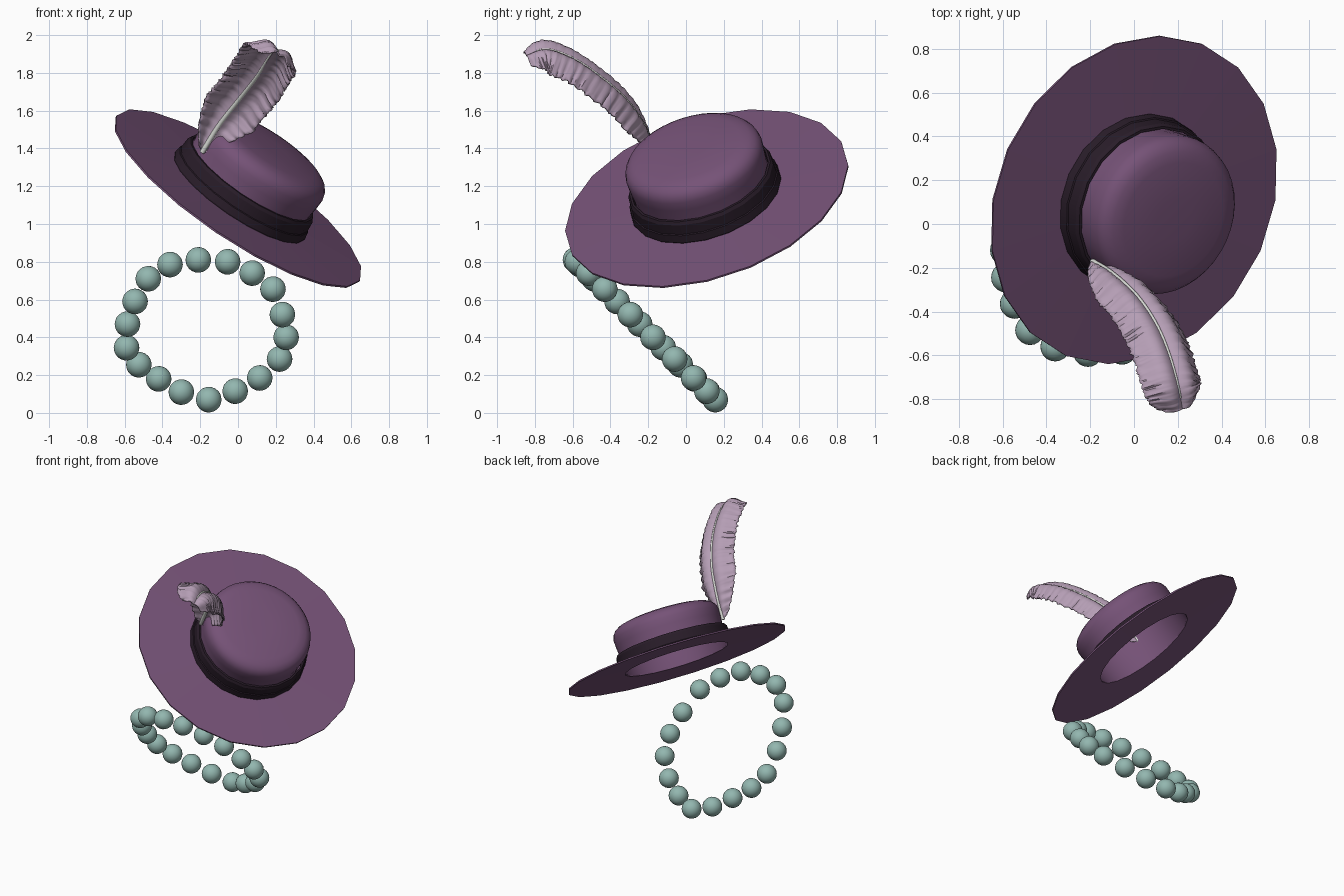
import bpy, bmesh, math, random
from mathutils import Vector, Matrix

random.seed(4)
cube = bpy.data.objects.get("Cube")
if cube:
    bpy.data.objects.remove(cube, do_unlink=True)


def material(name, rgb):
    m = bpy.data.materials.new(name)
    m.use_nodes = True
    m.diffuse_color = (*rgb, 1)
    bsdf = next(n for n in m.node_tree.nodes if n.type == "BSDF_PRINCIPLED")
    bsdf.inputs["Base Color"].default_value = (*rgb, 1)
    return m


PLUM = material("plum felt", (0.18, 0.085, 0.185))
DARK = material("dark ribbon", (0.022, 0.012, 0.022))
TEAL = material("pale teal", (0.29, 0.47, 0.43))
LILAC = material("lilac plume", (0.46, 0.34, 0.46))
IVORY = material("ivory quill", (0.68, 0.7, 0.66))


def add_object(name, bm, mat, smooth_angle=None):
    bmesh.ops.recalc_face_normals(bm, faces=bm.faces)
    mesh = bpy.data.meshes.new(name)
    bm.to_mesh(mesh)
    bm.free()
    mesh.materials.append(mat)
    obj = bpy.data.objects.new(name, mesh)
    bpy.context.collection.objects.link(obj)
    if smooth_angle:
        bpy.ops.object.select_all(action="DESELECT")
        obj.select_set(True)
        bpy.context.view_layer.objects.active = obj
        bpy.ops.object.shade_smooth_by_angle(angle=math.radians(smooth_angle))
    return obj


def lathe(name, profile, sides, mat, frame, closed=False, smooth=None):
    """Spin (radius, height) points about the local z axis."""
    bm = bmesh.new()
    rings = []
    for r, h in profile:
        angles = [math.tau * i / sides for i in range(sides)]
        rings.append([bm.verts.new((r * math.cos(a), r * math.sin(a), h)) for a in angles])
    pairs = list(zip(rings, rings[1:]))
    if closed:
        pairs.append((rings[-1], rings[0]))
    for lo, hi in pairs:
        for i in range(sides):
            j = (i + 1) % sides
            bm.faces.new((lo[i], lo[j], hi[j], hi[i]))
    if not closed:
        bm.faces.new(rings[-1])
    bm.transform(frame)
    return add_object(name, bm, mat, smooth)


# Tilted frame shared by all hat parts
up = Vector((0.54, -0.27, 0.797)).normalized()
back = (Vector((0, 1, 0)) - up * up.y).normalized()
side = back.cross(up)
hat = Matrix.Translation((0, 0.11, 1.135)) @ Matrix((side, back, up)).transposed().to_4x4()

# Hat: flat many-sided brim with a head opening, ribbon and rounded crown
lathe("hat_brim", [(0.368, 0.004), (0.778, -0.006), (0.778, 0.004), (0.368, 0.014)],
      20, PLUM, hat, closed=True)
lathe("hat_band", [(0.385, 0.008), (0.41, 0.008), (0.414, 0.02), (0.408, 0.06),
                   (0.402, 0.064), (0.398, 0.12), (0.388, 0.137), (0.376, 0.138)],
      20, DARK, hat, closed=True, smooth=25)
lathe("hat_crown", [(0.368, 0.006), (0.368, 0.14), (0.374, 0.2), (0.376, 0.25), (0.368, 0.28),
                    (0.35, 0.304), (0.32, 0.322), (0.27, 0.334), (0.1, 0.342)],
      40, PLUM, hat, smooth=40)

# Necklace: beads on a loop in a plane sloping down towards the back
BEADS = [(-.155, .07), (-.3, .11), (-.42, .18), (-.525, .255), (-.59, .345), (-.585, .47),
         (-.545, .59), (-.475, .71), (-.36, .785), (-.21, .81), (-.055, .8), (.075, .74),
         (.185, .655), (.235, .52), (.255, .4), (.22, .285), (.115, .185), (-.015, .115)]
bm = bmesh.new()
for x, z in BEADS:
    bmesh.ops.create_icosphere(bm, subdivisions=3, radius=0.068,
                               matrix=Matrix.Translation((x, 0.225 - z, z)))
add_object("necklace_beads", bm, TEAL, 60)

# Feather spine path
SPINE = [Vector(p) for p in ((-.19, -.175, 1.375), (-.1, -.23, 1.52), (.01, -.33, 1.66),
                             (.1, -.46, 1.775), (.16, -.6, 1.87), (.2, -.74, 1.92),
                             (.22, -.845, 1.89))]


def spine(t):
    """Smooth spline through the spine points, t from 0 to 1."""
    last = len(SPINE) - 1
    k = min(int(t * last), last - 1)
    f = t * last - k
    b, c = SPINE[k], SPINE[k + 1]
    a = SPINE[k - 1] if k else b * 2 - c
    d = SPINE[k + 2] if k + 2 <= last else c * 2 - b
    return 0.5 * (2 * b + (c - a) * f + (2 * a - 5 * b + 4 * c - d) * f ** 2
                  + (3 * b - a - 3 * c + d) * f ** 3)


# Feather vane: cupped and rolled to one side, with ruffled barbs and a ragged edge
ROWS, HALF = 110, 8
bm = bmesh.new()
grid = []
for i in range(ROWS + 1):
    t = i / ROWS
    e = 0.004
    tangent = (spine(min(t + e, 1)) - spine(max(t - e, 0))).normalized()
    across = Vector((0.85, 0.06, -0.52))
    across = (across - tangent * across.dot(tangent)).normalized()
    normal = tangent.cross(across)
    width = 0.158 * min(1, 0.12 + 3.5 * t) ** 0.7 * (1 - max(0, (t - 0.78) / 0.24) ** 2) ** 0.5
    ragged = {-1: random.uniform(0.95, 1.03), 1: random.uniform(0.95, 1.03)}
    ruffle = random.uniform(-1, 1)
    row = []
    for j in range(-HALF, HALF + 1):
        s = abs(j) / HALF
        sign = 1 if j >= 0 else -1
        arch = 0.028 * math.sin(math.pi * min(1, s * 1.25)) - 0.055 * s ** 2
        lift = arch * width / 0.16 + s * 0.004 * (ruffle + math.sin(i * 1.1 + sign + 2 * s))
        sweep = 0.03 * s * (1 - t)
        row.append(bm.verts.new(spine(t) + across * sign * s * width * ragged[sign]
                                + normal * lift + tangent * sweep))
    grid.append(row)
for r0, r1 in zip(grid, grid[1:]):
    for j in range(2 * HALF):
        bm.faces.new((r0[j], r0[j + 1], r1[j + 1], r1[j]))
vane = add_object("feather_vane", bm, LILAC, 50)
thick = vane.modifiers.new("thickness", "SOLIDIFY")
thick.thickness = 0.008
thick.offset = 0

# Feather quill: tapering round shaft along the spine
curve = bpy.data.curves.new("feather_quill", "CURVE")
curve.dimensions = "3D"
curve.bevel_depth = 0.013
curve.bevel_resolution = 2
curve.use_fill_caps = True
line = curve.splines.new("POLY")
STEPS = 30
line.points.add(STEPS)
for i, p in enumerate(line.points):
    t = 0.92 * i / STEPS
    p.co = (*(spine(t) + Vector((0, 0.003, 0.004))), 1)
    p.radius = 1.1 - 0.7 * t
curve.materials.append(IVORY)
bpy.context.collection.objects.link(bpy.data.objects.new("feather_quill", curve))
